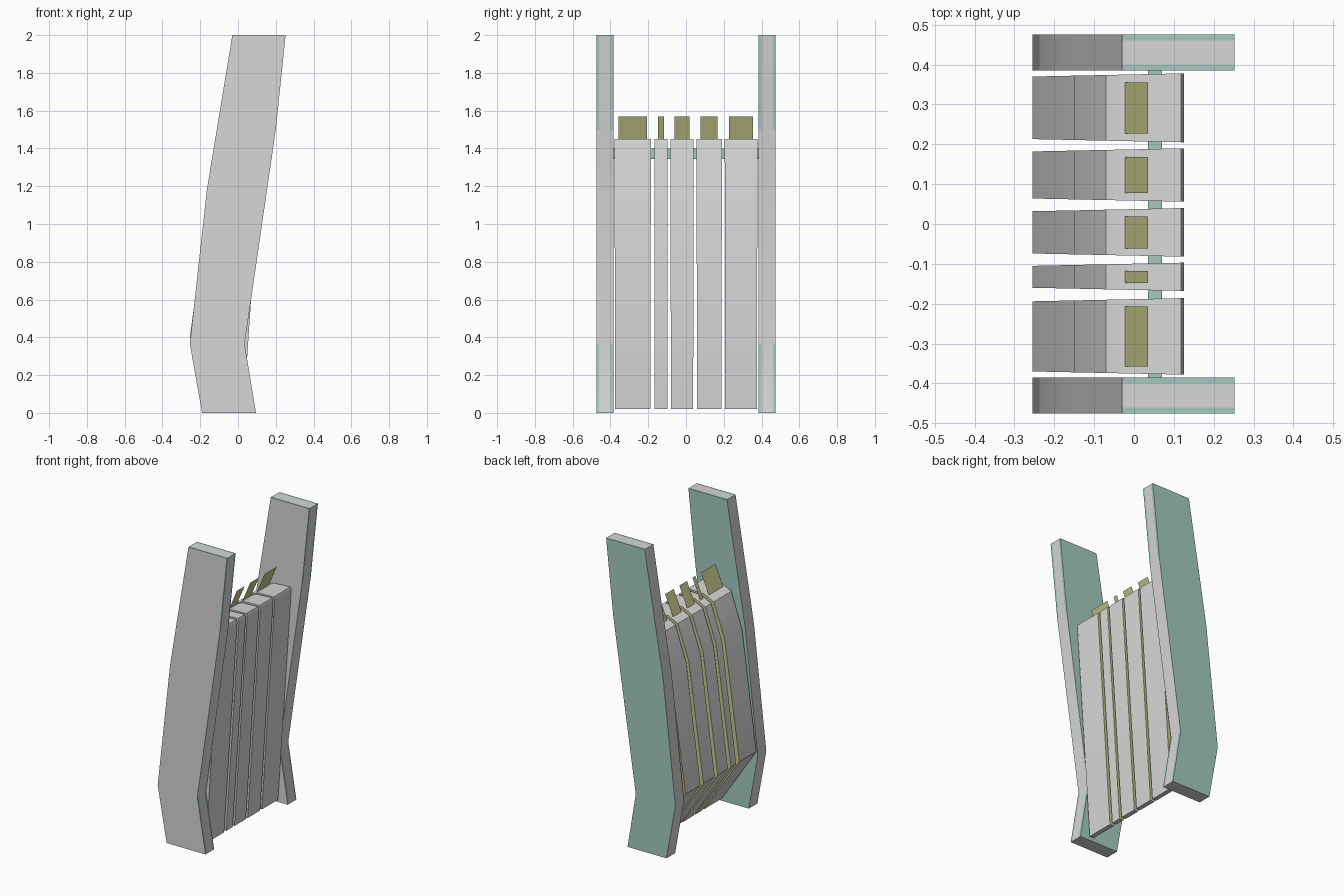
import bpy, bmesh
from mathutils import Vector

if "Cube" in bpy.data.objects:
    bpy.data.objects.remove(bpy.data.objects["Cube"])


def material(name, r, g, b):
    m = bpy.data.materials.new(name)
    m.diffuse_color = (r, g, b, 1)
    m.use_nodes = True
    m.node_tree.nodes["Principled BSDF"].inputs["Base Color"].default_value = m.diffuse_color
    return m


GREY = material("light_grey", 0.68, 0.68, 0.68)
TEAL = material("pale_teal", 0.37, 0.60, 0.53)
KHAKI = material("pale_khaki", 0.58, 0.58, 0.26)


def finish(name, bm, mats, smooth=True):
    me = bpy.data.meshes.new(name)
    bm.to_mesh(me)
    bm.free()
    ob = bpy.data.objects.new(name, me)
    bpy.context.collection.objects.link(ob)
    for m in mats:
        me.materials.append(m)
    if smooth:
        bpy.ops.object.select_all(action='DESELECT')
        ob.select_set(True)
        bpy.context.view_layer.objects.active = ob
        bpy.ops.object.shade_smooth_by_angle()
    return ob


def extrude_profile(name, profile, ys, mats, rule, taper=None):
    """Sweep an x-z profile along the y stations; rule picks each face's material."""
    bm = bmesh.new()
    mid = (ys[0] + ys[-1]) / 2
    rings = []
    for y in ys:
        ring = []
        for x, z in profile:
            yy = y + (taper(x) if y < mid else -taper(x)) if taper else y
            ring.append(bm.verts.new((x, yy, z)))
        rings.append(ring)
    n = len(profile)
    for a, b in zip(rings, rings[1:]):
        for i in range(n):
            j = (i + 1) % n
            bm.faces.new((a[i], a[j], b[j], b[i]))
    bm.faces.new(rings[0])
    bm.faces.new(rings[-1][::-1])
    bmesh.ops.recalc_face_normals(bm, faces=bm.faces[:])
    for f in bm.faces:
        f.material_index = rule(f)
    return finish(name, bm, mats)


# Side rails: bent boards, teal on the rear face and on the rim strips of the edge
RAIL = [(-0.19, 0), (-0.255, 0.365), (-0.165, 1.18), (-0.03, 2),
        (0.252, 2), (0.20, 1.5), (0.035, 0.365), (0.095, 0)]

for side, y0 in (("front", -0.475), ("rear", 0.385)):
    def rail_rule(f, y0=y0):
        c = f.calc_center_median()
        if abs(f.normal.y) > 0.9:
            return 1 if f.normal.y > 0 else 0
        rim = abs(c.y - y0 - 0.045) > 0.03
        ends = c.z > 1.6 or c.z < 0.3
        return 1 if rim and ends and (f.normal.x > 0.3 or f.normal.z > 0.9) else 0
    extrude_profile(side + "_rail", RAIL, [y0, y0 + 0.015, y0 + 0.075, y0 + 0.09],
                    [GREY, TEAL], rail_rule)

# Wedge-shaped slats with a leaning tab on top of each
SLAT = [(0.0, 0.02), (-0.255, 0.40), (-0.15, 1.18), (-0.07, 1.41),
        (0.0, 1.445), (0.118, 1.45), (0.125, 1.43), (0.03, 0.02)]
SLATS = [(-0.378, -0.186, 0.150), (-0.168, -0.097, 0.030), (-0.082, 0.040, 0.080),
         (0.056, 0.190, 0.090), (0.205, 0.378, 0.128)]

for k, (y0, y1, w) in enumerate(SLATS, 1):
    extrude_profile("slat_%d" % k, SLAT, [y0, y1], [GREY, KHAKI],
                    lambda f: 1 if f.normal.y > 0.9 else 0,
                    taper=lambda x: 0.008 * (0.125 - x) / 0.38)
    c = (y0 + y1) / 2
    bm = bmesh.new()
    corners = [(-0.022, c - w / 2, 1.435), (0.035, c - w / 2, 1.57),
               (0.035, c + w / 2, 1.57), (-0.022, c + w / 2, 1.435)]
    bm.faces.new([bm.verts.new(p) for p in corners])
    finish("tab_%d" % k, bm, [KHAKI], smooth=False)

# Cross bar threaded through the slats
bm = bmesh.new()
bmesh.ops.create_cube(bm, size=1)
for v in bm.verts:
    v.co = Vector((0.0525 + v.co.x * 0.035, v.co.y * 0.78, 1.372 + v.co.z * 0.055))
finish("cross_bar", bm, [TEAL], smooth=False)
